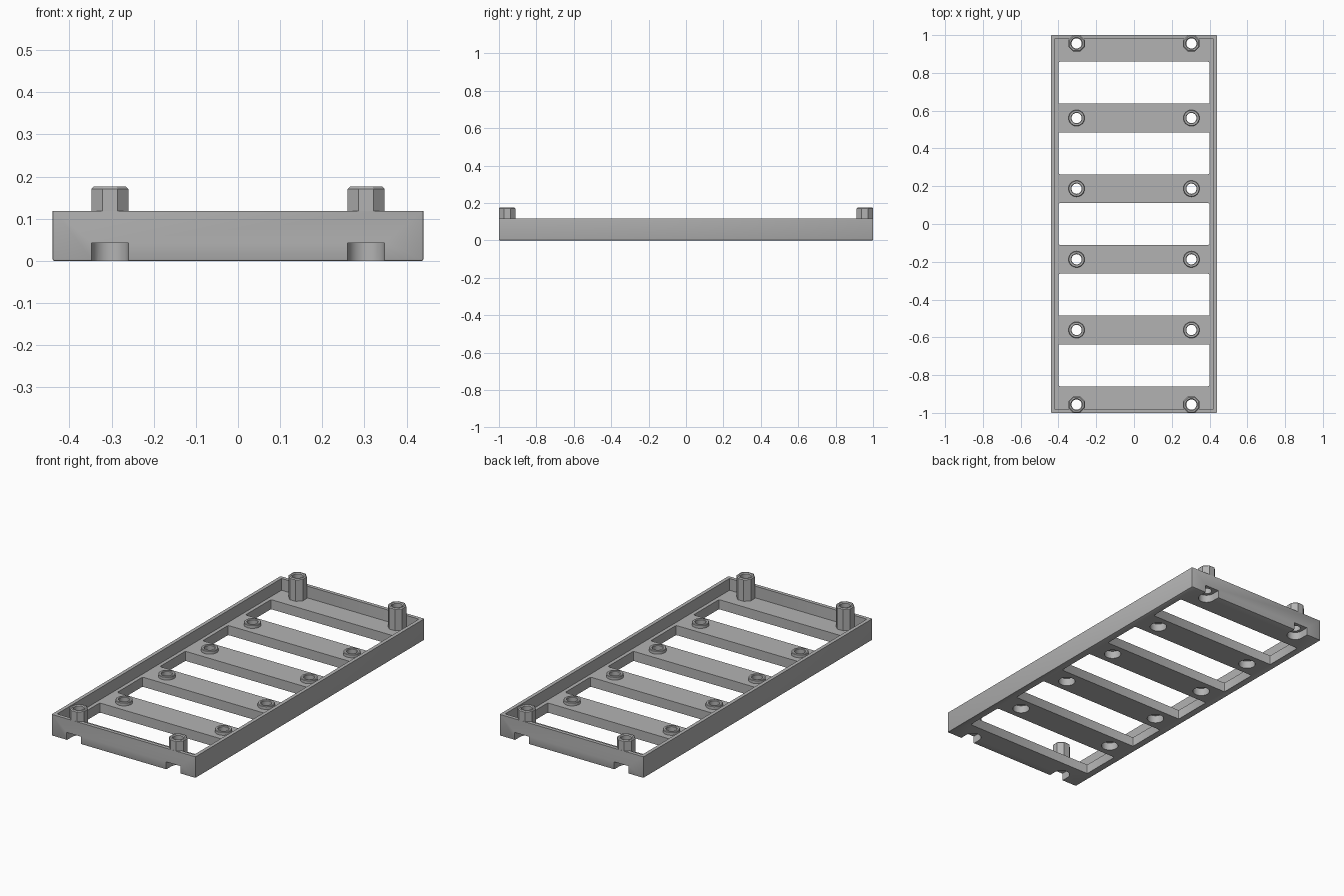
import bpy, bmesh, math
from mathutils import Matrix

if "Cube" in bpy.data.objects:
    bpy.data.objects.remove(bpy.data.objects["Cube"])

# Main dimensions
HX, HY, HEIGHT = 0.44, 1.0, 0.118
WALL, FLOOR = 0.02, 0.053
PITCH, HOLE_X, END_Y = 0.374, 0.304, 0.956
BORE_R, BORE_DEPTH, HOLE_R = 0.0435, 0.0425, 0.027

grey = bpy.data.materials.new("plain grey")
grey.diffuse_color = (0.45, 0.45, 0.45, 1)
grey.use_nodes = True
grey.node_tree.nodes["Principled BSDF"].inputs["Base Color"].default_value = grey.diffuse_color


def make_object(name, bm):
    bmesh.ops.recalc_face_normals(bm, faces=bm.faces[:])
    mesh = bpy.data.meshes.new(name)
    bm.to_mesh(mesh)
    bm.free()
    mesh.materials.append(grey)
    ob = bpy.data.objects.new(name, mesh)
    bpy.context.collection.objects.link(ob)
    return ob


def box(name, x, y, z0, z1, half_x, half_y, bevel=0, pick=None):
    bm = bmesh.new()
    mat = Matrix.Translation((x, y, (z0 + z1) / 2)) @ Matrix.Diagonal((2 * half_x, 2 * half_y, z1 - z0, 1))
    bmesh.ops.create_cube(bm, size=1, matrix=mat)
    if bevel:
        edges = [e for e in bm.edges if pick(e)]
        bmesh.ops.bevel(bm, geom=edges, offset=bevel, segments=2, profile=0.5, affect='EDGES')
    return make_object(name, bm)


def cylinder(name, x, y, z0, z1, r):
    bm = bmesh.new()
    bmesh.ops.create_cone(bm, cap_ends=True, segments=32, radius1=r, radius2=r, depth=z1 - z0,
                          matrix=Matrix.Translation((x, y, (z0 + z1) / 2)))
    return make_object(name, bm)


def tube(name, x, y, z0, z1, r, chamfer, octagon=False):
    """Hollow standoff with a round hole and chamfered rims."""
    n = 32
    profile = [(r, z0), (r, z1 - chamfer), (r - chamfer, z1),
               (HOLE_R + chamfer, z1), (HOLE_R, z1 - chamfer), (HOLE_R, z0)]
    bm = bmesh.new()
    rings = []
    for k, (rad, z) in enumerate(profile):
        ring = []
        for i in range(n):
            a = 2 * math.pi * i / n
            s = rad
            if octagon and k < 3:
                s /= math.cos((a + math.pi / 8) % (math.pi / 4) - math.pi / 8)
            ring.append(bm.verts.new((x + s * math.cos(a), y + s * math.sin(a), z)))
        rings.append(ring)
    for k in range(len(rings)):
        a, b = rings[k], rings[(k + 1) % len(rings)]
        for i in range(n):
            j = (i + 1) % n
            bm.faces.new((a[i], a[j], b[j], b[i]))
    return make_object(name, bm)


def vertical(e):
    a, b = (v.co for v in e.verts)
    return abs(a.z - b.z) > 0.01


def lower_or_vertical(e):
    return vertical(e) or all(v.co.z < 0.01 for v in e.verts)


# Tray blank with softened lower and corner edges
tray = box("tray_frame", 0, 0, 0, HEIGHT, HX, HY, 0.004, lower_or_vertical)

# Cutters: inner pocket, five windows, screw holes with recesses, end notches
cutters = [box("pocket_cutter", 0, 0, FLOOR, 0.3, HX - WALL, HY - WALL)]
for i in range(-2, 3):
    cutters.append(box("window_cutter", 0, i * PITCH, -0.1, 0.2, 0.40, 0.111, 0.008, vertical))
rows = [(i - 1.5) * PITCH for i in range(4)]
for x in (-HOLE_X, HOLE_X):
    for y in rows + [-END_Y, END_Y]:
        cutters.append(cylinder("hole_cutter", x, y, -0.1, 0.3, HOLE_R))
        cutters.append(cylinder("recess_cutter", x, y, -0.1, BORE_DEPTH, BORE_R))
    for s in (-1, 1):
        cutters.append(box("notch_cutter", x, s * (END_Y + 0.05), -0.1, BORE_DEPTH, BORE_R, 0.05))

for c in cutters:
    mod = tray.modifiers.new("cut", 'BOOLEAN')
    mod.operation, mod.solver, mod.object = 'DIFFERENCE', 'EXACT', c
bpy.context.view_layer.update()
cut_mesh = bpy.data.meshes.new_from_object(tray.evaluated_get(bpy.context.evaluated_depsgraph_get()))
tray.modifiers.clear()
tray.data = cut_mesh
tray.data.materials.clear()
tray.data.materials.append(grey)
for c in cutters:
    bpy.data.objects.remove(c)

# Low round bosses on the slats and tall eight-sided posts at the ends
parts = [tray]
for x in (-HOLE_X, HOLE_X):
    for y in rows:
        parts.append(tube("slat_boss", x, y, FLOOR - 0.004, FLOOR + 0.018, 0.043, 0.003))
    for y in (-END_Y, END_Y):
        parts.append(tube("end_post", x, y, FLOOR - 0.004, 0.176, 0.0435, 0.005, octagon=True))

# Smooth the round faces, keep hard edges
for ob in parts:
    bpy.ops.object.select_all(action='DESELECT')
    ob.select_set(True)
    bpy.context.view_layer.objects.active = ob
    bpy.ops.object.shade_smooth_by_angle(angle=math.radians(30))
